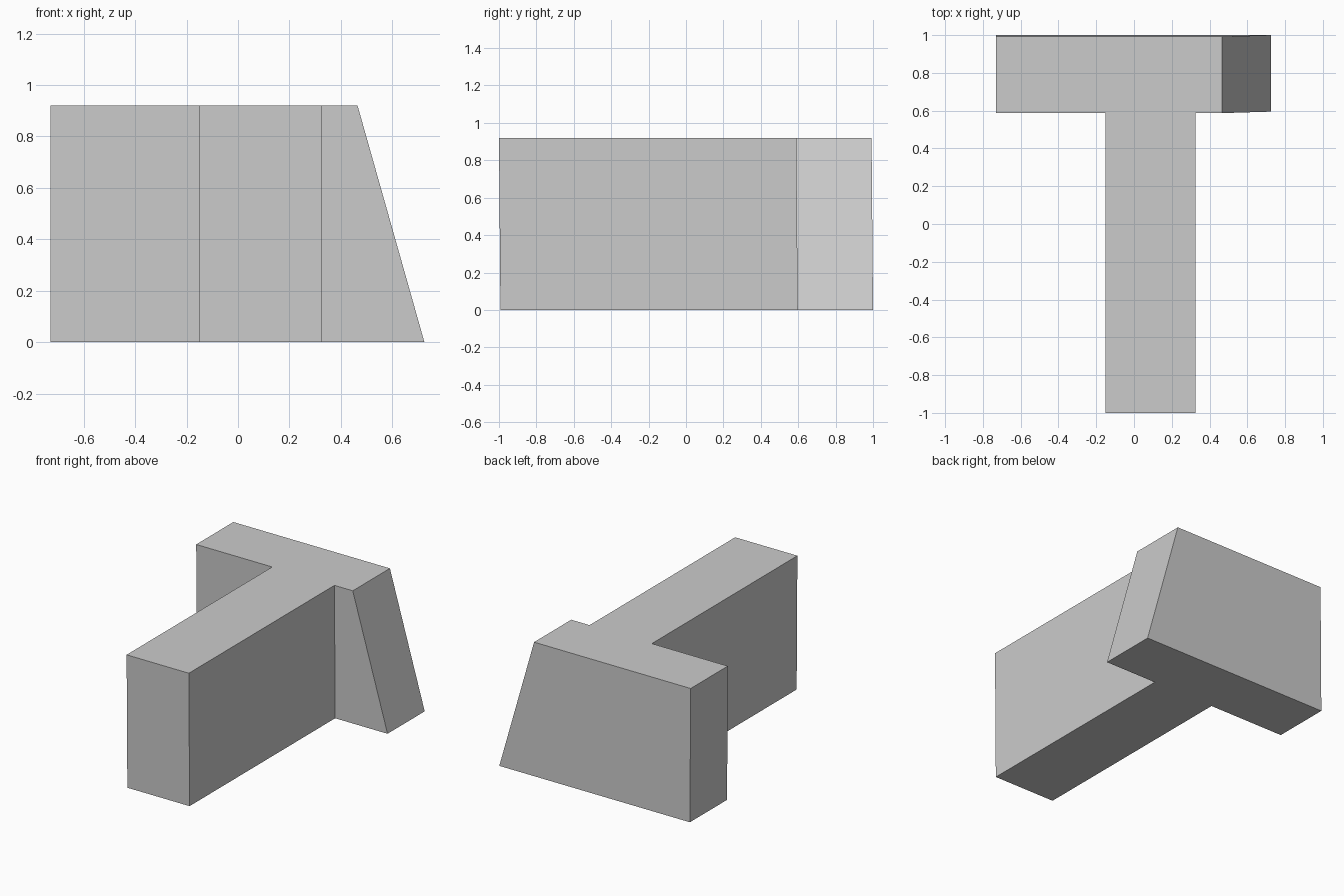
import bpy, bmesh

default = bpy.data.objects.get("Cube")
if default:
    bpy.data.objects.remove(default, do_unlink=True)

HEIGHT = 0.92
LEAN = -0.008      # slight forward lean of the top
TAPER = -0.26      # inward slope of the bar's left end

# Material
grey = bpy.data.materials.new("plain_grey")
grey.use_nodes = True
colour = (0.6, 0.6, 0.6, 1)
grey.diffuse_color = colour
grey.node_tree.nodes["Principled BSDF"].inputs["Base Color"].default_value = colour

# T-shaped footprint: a long stem meeting a cross bar at the back
outline = [(-0.15, -0.992), (0.325, -0.992), (0.325, 0.595), (0.725, 0.595),
           (0.725, 1.0), (-0.73, 1.0), (-0.73, 0.595), (-0.15, 0.595)]

bm = bmesh.new()
base = bm.faces.new([bm.verts.new((x, y, 0)) for x, y in outline])
raised = bmesh.ops.extrude_face_region(bm, geom=[base], use_keep_orig=True)

# Lift the top, lean it and slope the left end of the bar
for v in (e for e in raised["geom"] if isinstance(e, bmesh.types.BMVert)):
    v.co.z = HEIGHT
    v.co.y += LEAN
    if v.co.x > 0.7:
        v.co.x += TAPER
bmesh.ops.recalc_face_normals(bm, faces=bm.faces[:])

mesh = bpy.data.meshes.new("t_block")
bm.to_mesh(mesh)
bm.free()
mesh.materials.append(grey)
block = bpy.data.objects.new("t_block", mesh)
bpy.context.collection.objects.link(block)
